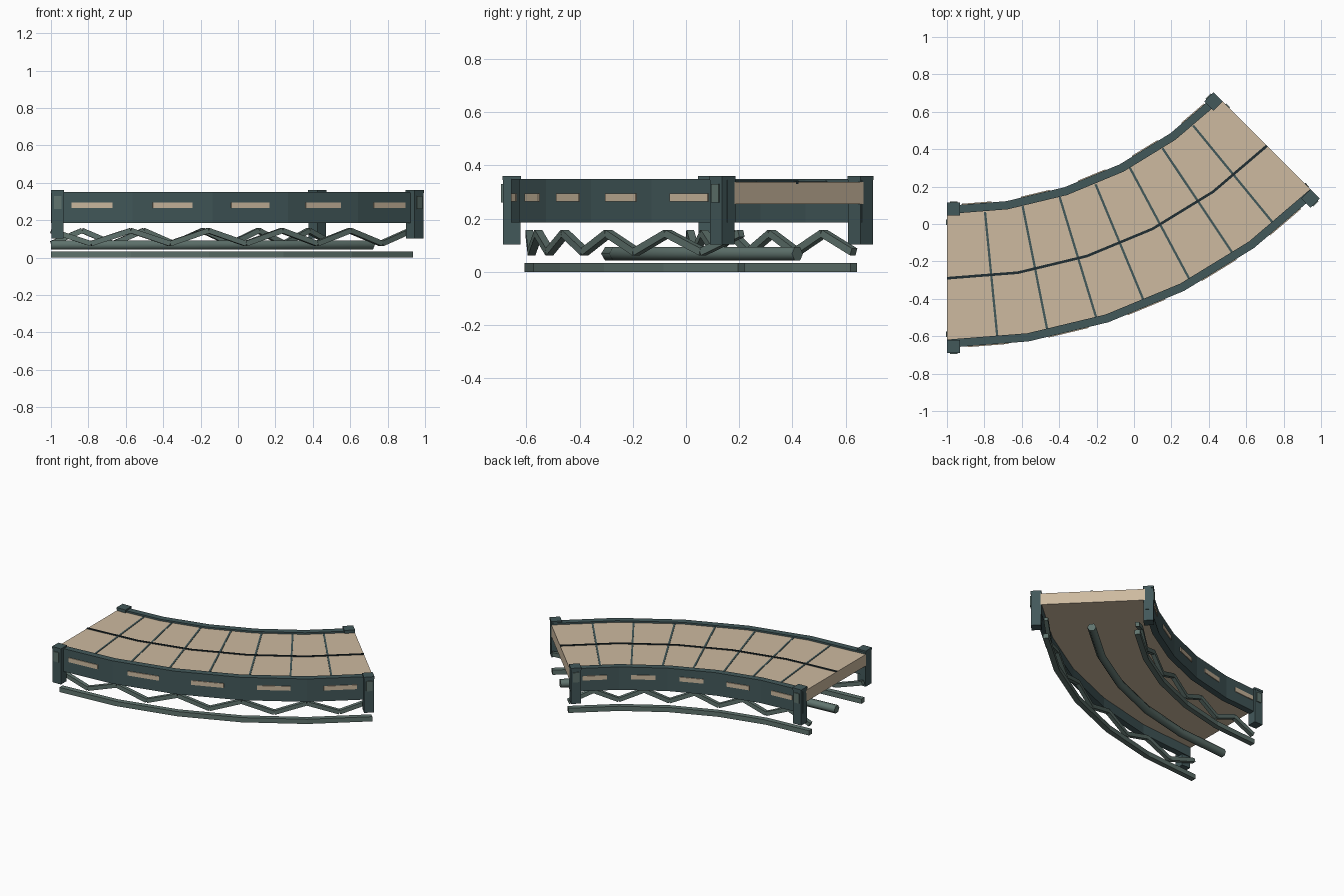
import bpy, bmesh, math
from mathutils import Matrix, Vector

if "Cube" in bpy.data.objects:
    bpy.data.objects.remove(bpy.data.objects["Cube"])

# Bridge bends left by 45 degrees about this centre, in five straight bays
CX, CY = -1.0, 2.13
SWEEP, BAYS = math.radians(45), 5
STEP = SWEEP / BAYS
R_MID, R_IN, R_OUT = 2.42, 2.055, 2.77


def mat(name, rgb):
    m = bpy.data.materials.new(name)
    m.diffuse_color = (*rgb, 1)
    m.use_nodes = True
    m.node_tree.nodes["Principled BSDF"].inputs["Base Color"].default_value = m.diffuse_color
    return m


TAN = mat("tan deck", (0.61, 0.49, 0.35))
TEAL = mat("dark teal", (0.055, 0.098, 0.102))
INK = mat("near black teal", (0.014, 0.027, 0.032))
GREY = mat("grey green", (0.117, 0.174, 0.156))


def polar(r, a, z=0.0):
    return Vector((CX + r * math.sin(a), CY - r * math.cos(a), z))


def finish(bm, name, material):
    bmesh.ops.recalc_face_normals(bm, faces=bm.faces)
    me = bpy.data.meshes.new(name)
    bm.to_mesh(me)
    bm.free()
    me.materials.append(material)
    ob = bpy.data.objects.new(name, me)
    bpy.context.collection.objects.link(ob)
    return ob


def sweep(name, profile, material):
    """Sweep a closed (radius, z) profile along the bend."""
    bm = bmesh.new()
    rings = [[bm.verts.new(polar(r, i * STEP, z)) for r, z in profile]
             for i in range(BAYS + 1)]
    n = len(profile)
    for a, b in zip(rings, rings[1:]):
        for k in range(n):
            bm.faces.new((a[k], a[(k + 1) % n], b[(k + 1) % n], b[k]))
    bm.faces.new(rings[0])
    bm.faces.new(rings[-1])
    return finish(bm, name, material)


def rect(r0, r1, z0, z1):
    return [(r0, z0), (r1, z0), (r1, z1), (r0, z1)]


def add_box(bm, centre, xdir, size, zdir=Vector((0, 0, 1))):
    """Box with its local x along xdir."""
    x = xdir.normalized()
    y = zdir.cross(x).normalized()
    z = x.cross(y)
    m = Matrix((x, y, z)).transposed().to_4x4()
    m.translation = centre
    bmesh.ops.create_cube(bm, size=1, matrix=m @ Matrix.Diagonal((*size, 1)))


def tangent(a):
    return Vector((math.cos(a), math.sin(a), 0))


# Deck slab, centre seam and cross seams
sweep("deck", rect(2.07, 2.755, 0.255, 0.338), TAN)
sweep("centre_seam", rect(R_MID - 0.007, R_MID + 0.007, 0.33, 0.343), INK)
bm = bmesh.new()
for i in range(1, 8):
    a = i * SWEEP / 8
    add_box(bm, polar(2.41, a, 0.336), tangent(a), (0.012, 0.67, 0.01))
finish(bm, "cross_seams", TEAL)

# Parts on each side of the bridge: out is +1 for the outer curve, -1 for the inner
for side, r, out in (("inner", R_IN, -1), ("outer", R_OUT, 1)):
    # Side girder
    half = 0.022
    sweep(side + "_girder", rect(r - half, r + half, 0.185, 0.35), TEAL)

    # Tan slot plates on the outward face of each bay
    bm = bmesh.new()
    face = r + out * half
    for i in range(BAYS):
        a = (i + 0.5) * STEP
        add_box(bm, polar(face * math.cos(STEP / 2) + out * 0.001, a, 0.28),
                tangent(a), (face * STEP * 0.5, 0.008, 0.031))
    finish(bm, side + "_slot_plates", TAN)

    # Lower chord under the deck edge
    rc = R_MID + out * 0.299
    sweep(side + "_lower_chord", rect(rc - 0.018, rc + 0.018, 0.0, 0.034), GREY)

    # Zigzag lattice, opposite phase on the two sides
    bm = bmesh.new()
    pts = [polar(rc, k * STEP / 2, 0.145 if (k % 2 == 0) == (out > 0) else 0.075)
           for k in range(2 * BAYS + 1)]
    for p, q in zip(pts, pts[1:]):
        add_box(bm, (p + q) / 2, q - p, ((q - p).length, 0.028, 0.028))
    finish(bm, side + "_lattice", GREY)

    # End posts with a small plate on the outward face
    rp = 2.785 if out > 0 else 2.05
    for end, a, shift in (("start", 0, 0.035), ("finish", SWEEP, -0.035)):
        t = tangent(a)
        radial = Vector((math.sin(a), -math.cos(a), 0)) * out
        base = polar(rp, a) + t * shift
        bm = bmesh.new()
        add_box(bm, base + Vector((0, 0, 0.224)), t, (0.066, 0.066, 0.242))
        add_box(bm, base + Vector((0, 0, 0.353)), t, (0.07, 0.07, 0.016))
        finish(bm, f"{side}_{end}_post", TEAL)
        bm = bmesh.new()
        add_box(bm, base + radial * 0.035 + Vector((0, 0, 0.295)), t,
                (0.04, 0.009, 0.07))
        finish(bm, f"{side}_{end}_post_plate", GREY)

# Six sided pipe below the middle of the deck
pipe = [(R_MID + 0.029 * math.cos(k * math.pi / 3), 0.068 + 0.029 * math.sin(k * math.pi / 3))
        for k in range(6)]
ob = sweep("centre_pipe", pipe, GREY)
for p in ob.data.polygons:
    p.use_smooth = len(p.vertices) == 4
